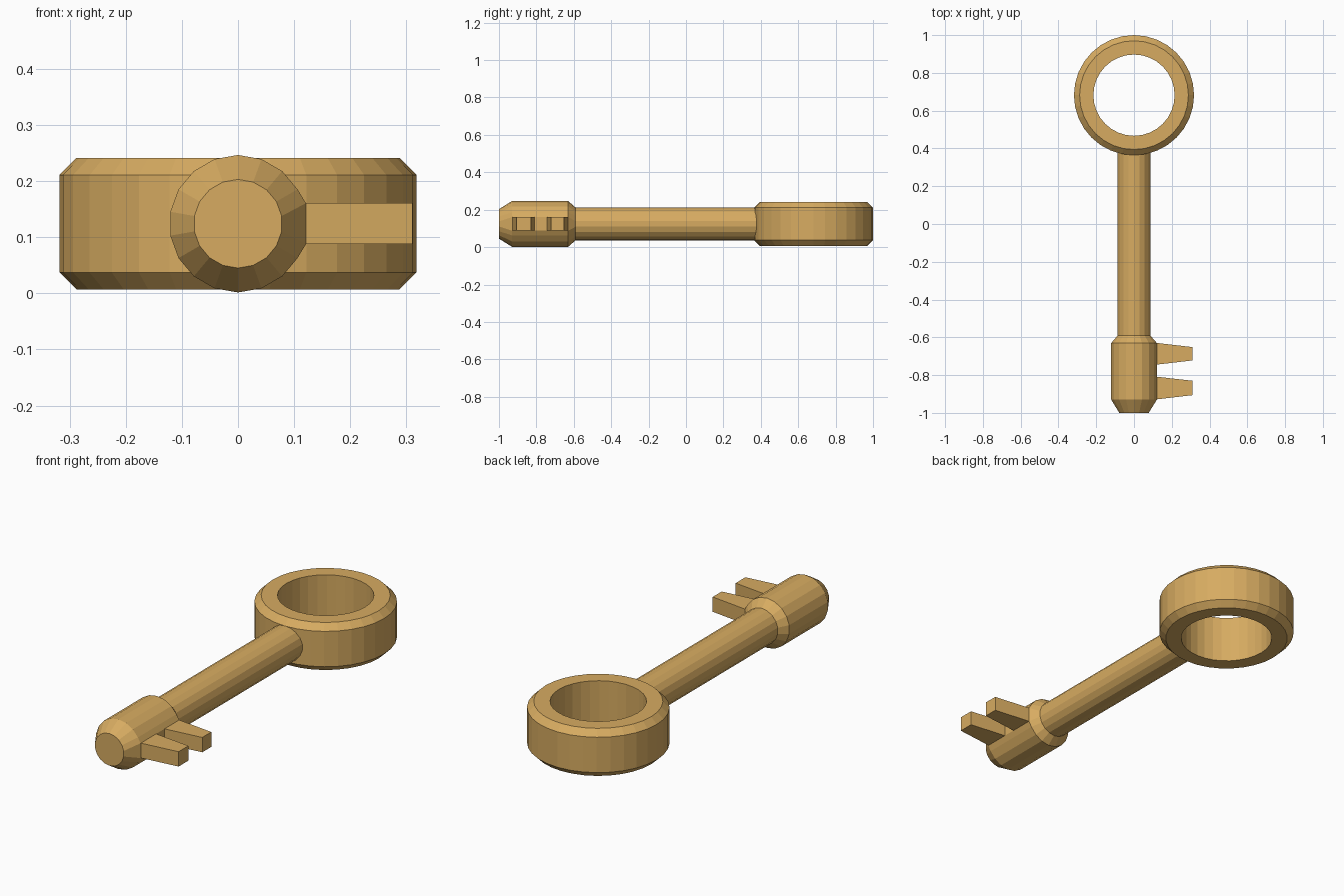
import bpy, bmesh, math
from mathutils import Vector

if "Cube" in bpy.data.objects:
    bpy.data.objects.remove(bpy.data.objects["Cube"])

gold = bpy.data.materials.new("brass")
gold.diffuse_color = (0.68, 0.41, 0.12, 1)
gold.use_nodes = True
gold.node_tree.nodes["Principled BSDF"].inputs["Base Color"].default_value = gold.diffuse_color
MID = 0.124  # height of the key's centre plane


def finish(name, bm):
    bmesh.ops.recalc_face_normals(bm, faces=bm.faces)
    mesh = bpy.data.meshes.new(name)
    bm.to_mesh(mesh)
    bm.free()
    mesh.materials.append(gold)
    obj = bpy.data.objects.new(name, mesh)
    bpy.context.collection.objects.link(obj)
    return obj


def skin(bm, rings, closed):
    """Bridge vertex rings with quads; closed joins last to first, else caps."""
    n = len(rings[0])
    for k in range(len(rings) if closed else len(rings) - 1):
        a, b = rings[k], rings[(k + 1) % len(rings)]
        for i in range(n):
            j = (i + 1) % n
            bm.faces.new((a[i], a[j], b[j], b[i]))
    if not closed:
        bm.faces.new(rings[0])
        bm.faces.new(rings[-1])


# Ring handle: chamfered outside, straight hole
bm = bmesh.new()
profile = [(0.215, -0.117), (0.288, -0.117), (0.318, -0.087),
           (0.318, 0.087), (0.288, 0.117), (0.215, 0.117)]
rings = [[bm.verts.new((r * math.cos(math.tau * i / 32),
                        0.682 + r * math.sin(math.tau * i / 32), MID + z))
          for i in range(32)] for r, z in profile]
skin(bm, rings, True)
finish("ring_handle", bm)

# Shaft with thicker tip; the tip has a flat strip where the teeth sit
bm = bmesh.new()
rings = []
for y, r in [(-1.0, 0.079), (-0.93, 0.1225), (-0.63, 0.1225),
             (-0.59, 0.0875), (0.44, 0.0875)]:
    ring = []
    for i in range(18):
        a = math.pi / 2 + math.tau * i / 18
        x, z = r * math.cos(a), r * math.sin(a)
        if r > 0.1 and x > 0.118:
            x, z = 0.121, math.copysign(0.0365, z)
        ring.append(bm.verts.new((x, y, MID + z)))
    rings.append(ring)
skin(bm, rings, False)
finish("shaft", bm)

# Two tapered teeth
for n, (y0, y1, t0, t1) in enumerate([(-0.745, -0.629, -0.722, -0.652),
                                      (-0.929, -0.808, -0.906, -0.83)]):
    bm = bmesh.new()
    rings = [[bm.verts.new((x, y, MID + z)) for y, z in
              ((a, -0.0365), (b, -0.0365), (b, 0.0365), (a, 0.0365))]
             for x, a, b in ((0.115, y0, y1), (0.311, t0, t1))]
    skin(bm, rings, False)
    finish(f"tooth_{n + 1}", bm)
